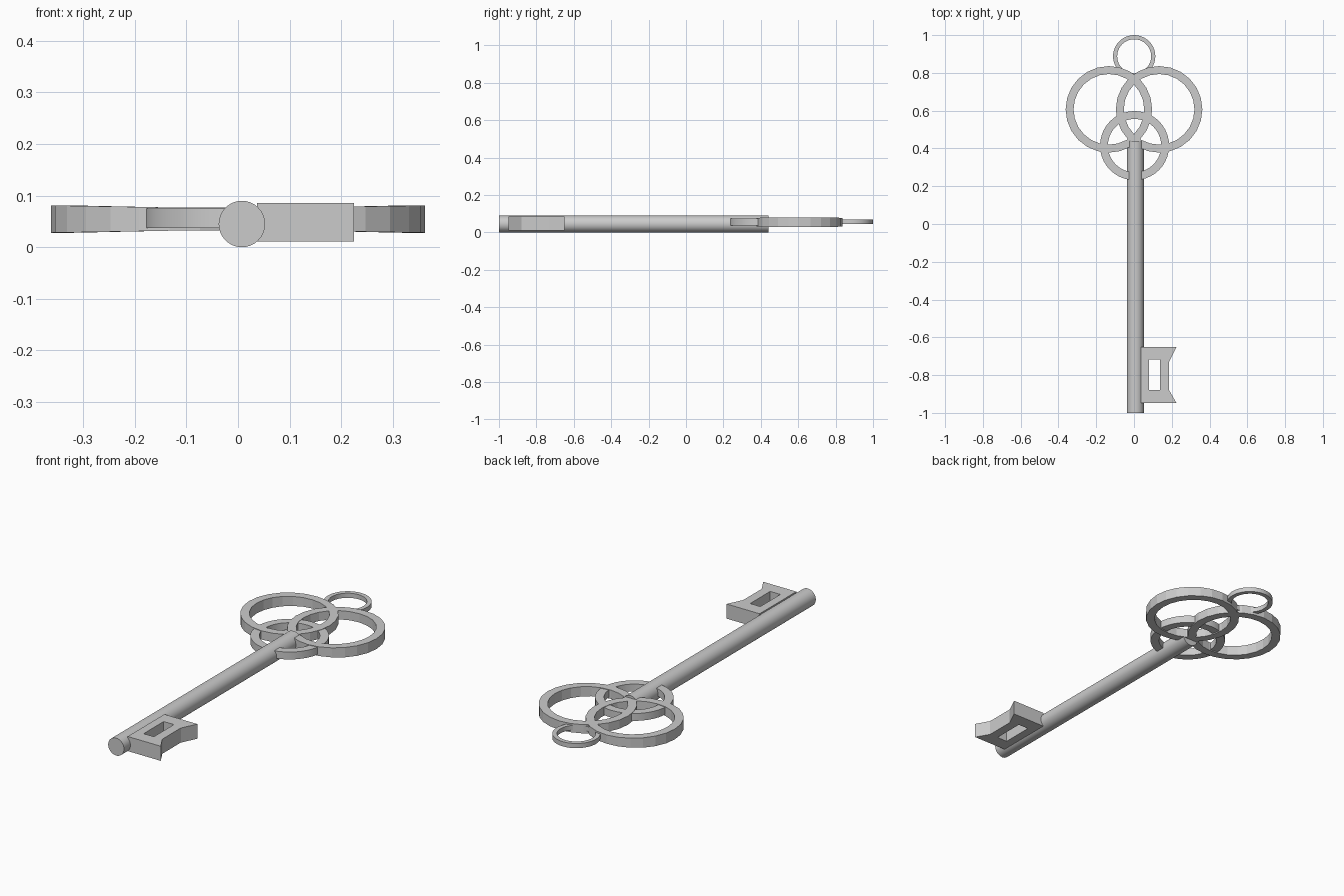
import bpy, bmesh, math

if "Cube" in bpy.data.objects:
    bpy.data.objects.remove(bpy.data.objects["Cube"])


def link(name, bm):
    bmesh.ops.recalc_face_normals(bm, faces=bm.faces)
    me = bpy.data.meshes.new(name)
    bm.to_mesh(me)
    bm.free()
    ob = bpy.data.objects.new(name, me)
    bpy.context.collection.objects.link(ob)
    return ob


def ring(name, cx, cy, r_out, r_in, z0, z1, sides, flare=0.0, out_dir=0):
    """Flat ring with a rectangular section, slightly thicker towards out_dir."""
    bm = bmesh.new()
    loops = []
    for i in range(sides):
        a = 2 * math.pi * i / sides
        c, s = math.cos(a), math.sin(a)
        f = flare * max(0, c * out_dir)
        loops.append([bm.verts.new((cx + r * c, cy + r * s, z))
                      for r, z in ((r_out, z0 - f), (r_out, z1 + f),
                                   (r_in, z1 + f), (r_in, z0 - f))])
    for i in range(sides):
        a, b = loops[i], loops[(i + 1) % sides]
        for k in range(4):
            bm.faces.new((a[k], b[k], b[(k + 1) % 4], a[(k + 1) % 4]))
    return link(name, bm)


def smooth(ob):
    bpy.ops.object.select_all(action='DESELECT')
    bpy.context.view_layer.objects.active = ob
    ob.select_set(True)
    bpy.ops.object.shade_smooth_by_angle(angle=math.radians(30))


# Shaft
bpy.ops.mesh.primitive_cylinder_add(vertices=32, radius=0.045, depth=1.44,
                                    location=(0.0075, -0.28, 0.045),
                                    rotation=(math.pi / 2, 0, 0))
shaft = bpy.context.object
shaft.name = "shaft"
smooth(shaft)

# Bow: two large overlapping rings, a lower ring and a hanging loop
for label, side in (("left", -1), ("right", 1)):
    ring("bow_ring_" + label, side * 0.133, 0.607, 0.229, 0.187,
         0.032, 0.077, 24, 0.004, side)
smooth(ring("bow_ring_lower", 0.003, 0.415, 0.183, 0.141, 0.037, 0.075, 40))
smooth(ring("hanging_loop", 0.001, 0.888, 0.112, 0.09, 0.045, 0.069, 40))

# Bit: notched plate with a rectangular window
outer = [(0.037, -0.65), (0.225, -0.65), (0.186, -0.73),
         (0.186, -0.88), (0.225, -0.948), (0.037, -0.948)]
window = [(0.08, -0.717), (0.138, -0.717), (0.138, -0.88), (0.08, -0.88)]
bm = bmesh.new()
Z0, Z1 = 0.011, 0.086
o = [[bm.verts.new((x, y, z)) for x, y in outer] for z in (Z0, Z1)]
w = [[bm.verts.new((x, y, z)) for x, y in window] for z in (Z0, Z1)]
for lo, hi in (o, w):
    for i in range(len(lo)):
        j = (i + 1) % len(lo)
        bm.faces.new((lo[i], lo[j], hi[j], hi[i]))
for p, q in zip(o, w):
    for face in ((p[0], p[1], p[2], q[1], q[0]), (p[2], p[3], q[2], q[1]),
                 (p[3], p[4], p[5], q[3], q[2]), (p[5], p[0], q[0], q[3])):
        bm.faces.new(face)
bmesh.ops.triangulate(bm, faces=[f for f in bm.faces if len(f.verts) > 4])
link("bit", bm)
